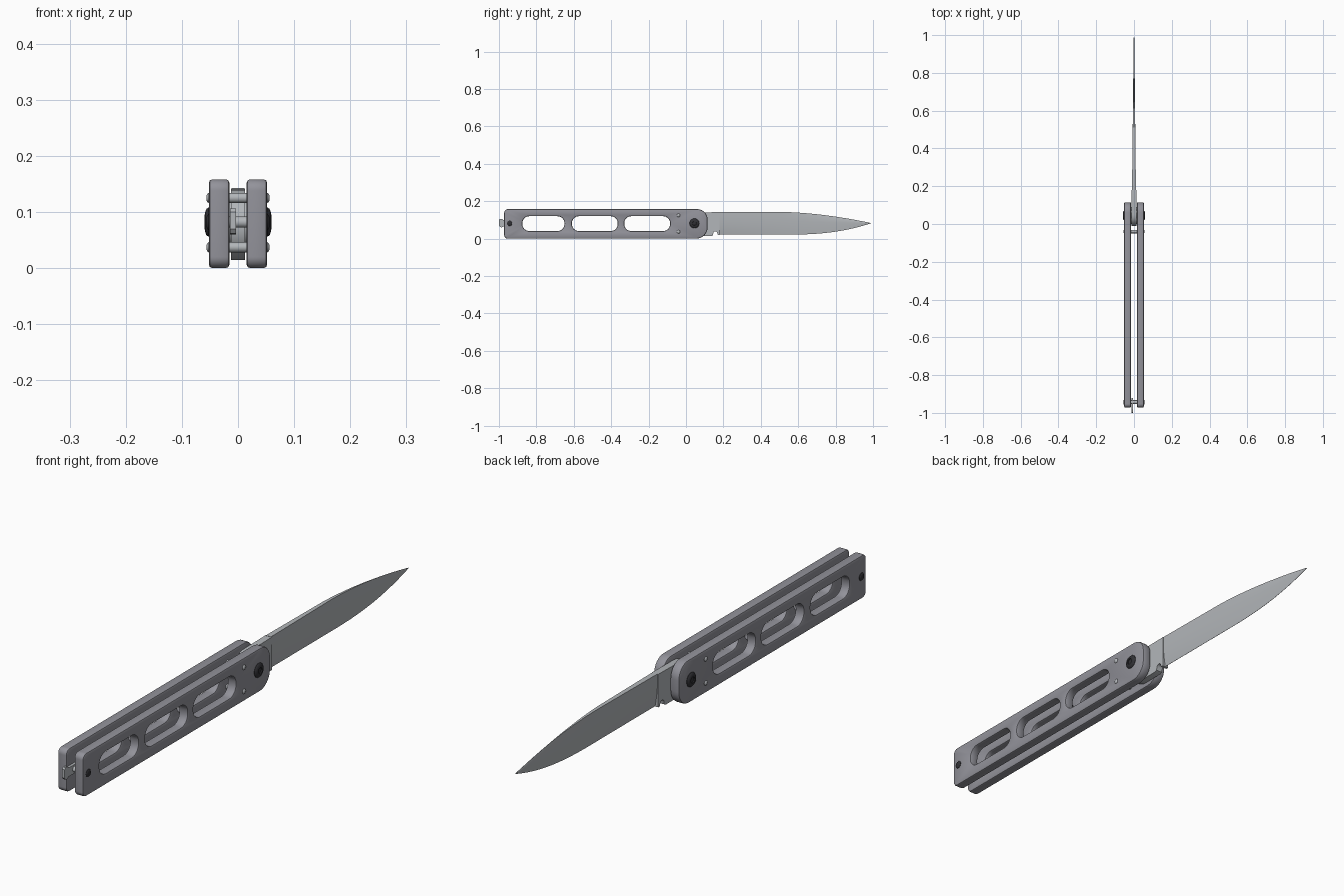
import bpy, bmesh, math
from mathutils import Vector

if "Cube" in bpy.data.objects:
    bpy.data.objects.remove(bpy.data.objects["Cube"])


def material(name, rgb):
    m = bpy.data.materials.new(name)
    m.diffuse_color = (*rgb, 1)
    m.use_nodes = True
    m.node_tree.nodes["Principled BSDF"].inputs["Base Color"].default_value = m.diffuse_color
    return m


HANDLE = material("handle grey", (0.29, 0.29, 0.325))
STEEL = material("blade steel", (0.45, 0.47, 0.49))
BLACK = material("screw black", (0.03, 0.03, 0.035))


def finish(name, bm, mat, angle=32):
    bmesh.ops.recalc_face_normals(bm, faces=bm.faces[:])
    me = bpy.data.meshes.new(name)
    bm.to_mesh(me)
    bm.free()
    me.materials.append(mat)
    me.polygons.foreach_set("use_smooth", [True] * len(me.polygons))
    me.set_sharp_from_angle(angle=math.radians(angle))
    ob = bpy.data.objects.new(name, me)
    bpy.context.collection.objects.link(ob)
    return ob


def rounded(y0, y1, z0, z1, radii, n=8):
    """Rounded rectangle in y/z; radii ordered from high-y high-z, counter-clockwise."""
    corners = [(y1, z1, -1, -1), (y0, z1, 1, -1), (y0, z0, 1, 1), (y1, z0, -1, 1)]
    pts = []
    for k, ((y, z, sy, sz), r) in enumerate(zip(corners, radii)):
        for i in range(n + 1):
            a = math.pi / 2 * (k + i / n)
            pts.append((y + sy * r + r * math.cos(a), z + sz * r + r * math.sin(a)))
    return pts


def bridge(bm, a, b):
    n = len(a)
    for i in range(n):
        bm.faces.new((a[i], a[(i + 1) % n], b[(i + 1) % n], b[i]))


def plate(name, loops, x0, x1, mat, bevel=0.0):
    """Extrude outline and holes along x; loops(d) returns the loops inset by d."""
    bm = bmesh.new()
    if bevel:
        k = bevel * 0.3
        layers = [(x0, bevel), (x0 + k, k), (x0 + bevel, 0),
                  (x1 - bevel, 0), (x1 - k, k), (x1, bevel)]
    else:
        layers = [(x0, 0), (x1, 0)]
    stacks = [[[bm.verts.new((x, y, z)) for y, z in loop] for loop in loops(d)] for x, d in layers]
    for lo, hi in zip(stacks, stacks[1:]):
        for a, b in zip(lo, hi):
            bridge(bm, a, b)
    for stack in (stacks[0], stacks[-1]):
        edges = []
        for ring in stack:
            for i in range(len(ring)):
                edges.append(bm.edges.get((ring[i], ring[(i + 1) % len(ring)])))
        bmesh.ops.triangle_fill(bm, edges=edges, use_beauty=True, normal=Vector((1, 0, 0)))
    return finish(name, bm, mat)


def lathe(name, y, z, profile, mat, n=32):
    """Turn (x, radius) pairs about an x axis through y, z."""
    bm = bmesh.new()
    rings = [[bm.verts.new((x, y + r * math.cos(2 * math.pi * i / n),
                            z + r * math.sin(2 * math.pi * i / n))) for i in range(n)]
             for x, r in profile]
    for a, b in zip(rings, rings[1:]):
        bridge(bm, a, b)
    bm.faces.new(rings[0])
    bm.faces.new(rings[-1])
    return finish(name, bm, mat)


# Handle scales with three slots each
SLOTS = [(-0.875, -0.65), (-0.61, -0.365), (-0.33, -0.085)]


def scale_loops(d):
    radii = (0.055 - d, 0.02 - d, 0.02 - d, 0.06 - d)
    loops = [rounded(-0.972 + d, 0.115 - d, d, 0.158 - d, radii)]
    for a, b in SLOTS:
        loops.append(rounded(a - d, b + d, 0.041 - d, 0.12 + d, (0.037 + d,) * 4))
    return loops


for side, s in (("right", 1), ("left", -1)):
    x0, x1 = sorted((s * 0.0155, s * 0.052))
    plate("handle_scale_" + side, scale_loops, x0, x1, HANDLE, 0.006)
    # Domed pivot screw with a sunken socket
    lathe("pivot_screw_" + side, 0.045, 0.082,
          [(s * x, r) for x, r in ((0.045, 0.026), (0.053, 0.026), (0.0565, 0.023),
                                   (0.0588, 0.017), (0.0595, 0.011), (0.056, 0.010))], BLACK)
    # Tail screw
    lathe("tail_screw_" + side, -0.943, 0.082,
          [(s * x, r) for x, r in ((0.045, 0.014), (0.053, 0.014), (0.0555, 0.011),
                                   (0.0565, 0.006))], BLACK, 24)
    # Pivot washer
    lathe("pivot_washer_" + side, 0.045, 0.082,
          [(s * 0.012, 0.045), (s * 0.0155, 0.045)], STEEL)

# Cross pins behind the tang, with domed ends
for label, z in (("upper", 0.125), ("lower", 0.037)):
    half = [(0.0525, 0.009), (0.055, 0.007), (0.0565, 0.003)]
    lathe("cross_pin_" + label, -0.04, z,
          [(-x, r) for x, r in reversed(half)] + half, STEEL, 20)

# Barrels joining the scales
lathe("pivot_barrel", 0.045, 0.082, [(-0.02, 0.018), (0.02, 0.018)], BLACK)
lathe("tail_barrel", -0.943, 0.082, [(-0.02, 0.01), (0.02, 0.01)], STEEL)

# Tang: rounded rear, finger notch below, square shoulder at the blade
tang = [(0.18, 0.142), (0.05, 0.14)]
for i in range(1, 12):
    a = math.pi / 2 + math.pi * i / 12
    tang.append((0.05 + 0.06 * math.cos(a), 0.077 + 0.063 * math.sin(a)))
tang += [(0.05, 0.014), (0.135, 0.014), (0.144, 0.018)]
for i in range(7):
    a = math.pi - math.pi * i / 6
    tang.append((0.157 + 0.011 * math.cos(a), 0.028 + 0.011 * math.sin(a)))
tang += [(0.17, 0.021), (0.18, 0.021)]
plate("tang", lambda d: [tang], -0.0128, 0.0128, STEEL)

# Blade: lofted sections, flat spine above and a sharp edge below
bm = bmesh.new()
rings = []
N = 40
for i in range(N + 1):
    y = 0.176 + 0.812 * i / N
    u = max(0, (y - 0.5) / 0.49)
    v = max(0, (y - 0.55) / 0.44)
    top = 0.143 - 0.0595 * u ** 1.75
    bot = 0.022 + 0.0605 * v ** 2.4
    w = 0.0105 * (1 - 0.85 * i / N)
    spine = w * (1 - 0.85 * min(1, u * 1.6))
    half = [(spine, 1.0), (w, 0.8), (w * 0.93, 0.6), (w * 0.72, 0.38),
            (w * 0.42, 0.17), (0.0004, 0.0)]
    ring = half + [(-x, t) for x, t in reversed(half)]
    rings.append([bm.verts.new((x, y, bot + (top - bot) * t)) for x, t in ring])
for a, b in zip(rings, rings[1:]):
    bridge(bm, a, b)
bm.faces.new(rings[0])
bm.faces.new(rings[-1])
finish("blade", bm, STEEL, 40)

# Tail latch: thin tab with a narrow neck and a wider hooked end
latch = [(-0.92, 0.098), (-0.97, 0.098), (-0.978, 0.1), (-0.984, 0.106), (-0.994, 0.106),
         (-1.0, 0.1), (-1.0, 0.07), (-0.994, 0.062), (-0.984, 0.06), (-0.976, 0.066),
         (-0.92, 0.066)]
plate("tail_latch", lambda d: [latch], -0.014, -0.004, STEEL)
